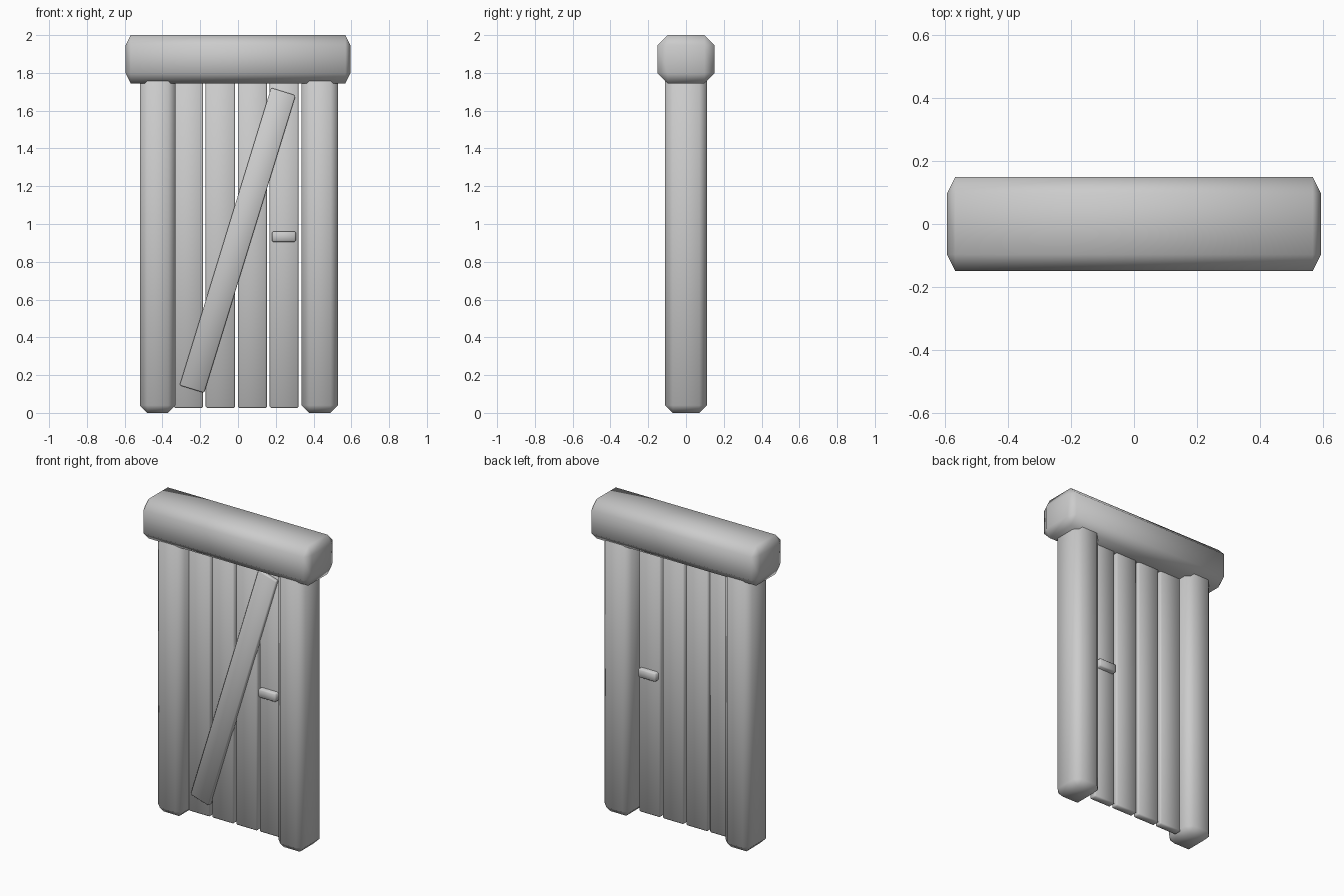
import bpy, bmesh, math
from mathutils import Matrix, Vector

if "Cube" in bpy.data.objects:
    bpy.data.objects.remove(bpy.data.objects["Cube"])


def beam(name, lo, hi, bevel, stretch=1.0, tilt=0.0):
    """Chamfered box between two corners; stretch squeezes the chamfer along x."""
    lo, hi = Vector(lo), Vector(hi)
    size, mid = hi - lo, (hi + lo) / 2
    bm = bmesh.new()
    bmesh.ops.create_cube(bm, size=1.0)
    bmesh.ops.scale(bm, vec=(size.x / stretch, size.y, size.z), verts=bm.verts)
    bmesh.ops.bevel(bm, geom=bm.edges[:], offset=bevel, segments=1,
                    profile=0.5, affect='EDGES')
    bmesh.ops.scale(bm, vec=(stretch, 1, 1), verts=bm.verts)
    bmesh.ops.rotate(bm, cent=(0, 0, 0), verts=bm.verts,
                     matrix=Matrix.Rotation(tilt, 3, 'Y'))
    for f in bm.faces:
        f.smooth = True
    me = bpy.data.meshes.new(name)
    bm.to_mesh(me)
    bm.free()
    ob = bpy.data.objects.new(name, me)
    ob.location = mid
    bpy.context.collection.objects.link(ob)
    return ob


# Heavy lintel, chamfer flattened along its length
beam("lintel", (-0.595, -0.15, 1.745), (0.595, 0.15, 2.0), 0.053, stretch=0.5)

# Side posts, running up into the lintel
beam("left_post", (-0.52, -0.11, 0), (-0.33, 0.11, 1.82), 0.04)
beam("right_post", (0.337, -0.11, 0), (0.53, 0.11, 1.82), 0.04)

# Door planks
for i, (x0, x1) in enumerate([(-0.34, -0.184), (-0.171, -0.015),
                              (0.0, 0.153), (0.168, 0.32)]):
    beam(f"plank_{i + 1}", (x0, -0.025, 0.025), (x1, 0.025, 1.79), 0.008)

# Diagonal brace on the front
beam("brace", (-0.07, -0.047, 0.0895), (0.066, -0.01, 1.7375), 0.006,
     tilt=math.atan2(0.485, 1.577))

# Handle passing through the door
beam("handle", (0.18, -0.055, 0.905), (0.306, 0.055, 0.961), 0.007)
